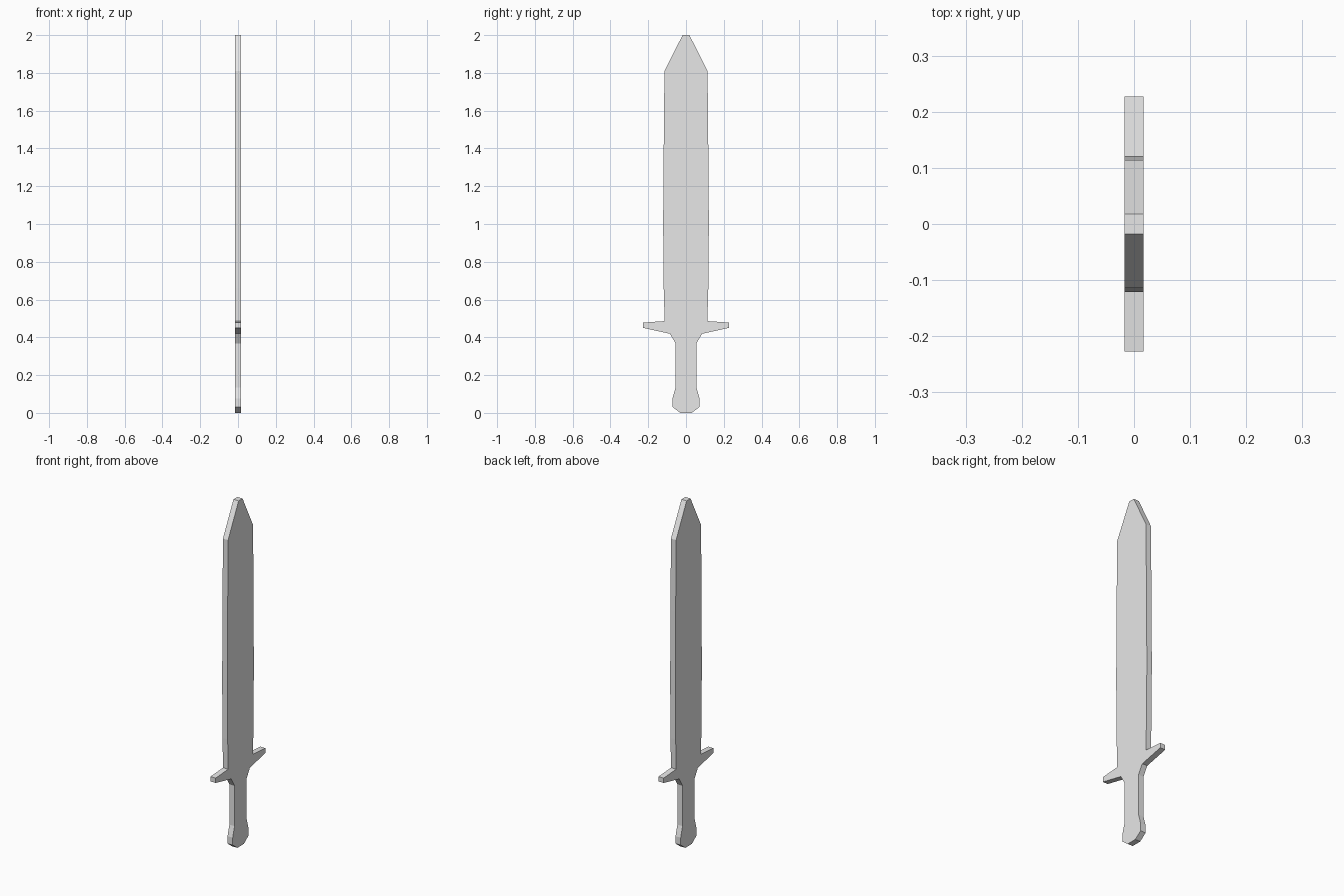
import bpy
import bmesh

cube = bpy.data.objects.get("Cube")
if cube:
    bpy.data.objects.remove(cube, do_unlink=True)

HALF_THICKNESS = 0.0165

# Half outlines (half width, height), from the pommel up to the tip
pommel = [(0.03, 0.0), (0.072, 0.032), (0.072, 0.075)]
grip = [(0.055, 0.135), (0.055, 0.368)]
guard = [(0.085, 0.419), (0.227, 0.45), (0.227, 0.478), (0.113, 0.486)]
blade = [(0.118, 0.66), (0.121, 1.0), (0.118, 1.4), (0.114, 1.81), (0.018, 2.0)]


def flat_material(name, color):
    mat = bpy.data.materials.new(name)
    mat.use_nodes = True
    mat.diffuse_color = color
    for node in mat.node_tree.nodes:
        if node.type == 'BSDF_PRINCIPLED':
            node.inputs["Base Color"].default_value = color
    return mat


def extruded_plate(name, half_outline, mat):
    """Mirror a half outline across y = 0 and extrude it along x."""
    outline = half_outline + [(-y, z) for y, z in reversed(half_outline)]
    bm = bmesh.new()
    face = bm.faces.new([bm.verts.new((-HALF_THICKNESS, y, z)) for y, z in outline])
    extruded = bmesh.ops.extrude_face_region(bm, geom=[face], use_keep_orig=True)
    moved = [v for v in extruded["geom"] if isinstance(v, bmesh.types.BMVert)]
    bmesh.ops.translate(bm, verts=moved, vec=(2 * HALF_THICKNESS, 0, 0))
    bmesh.ops.recalc_face_normals(bm, faces=bm.faces)
    mesh = bpy.data.meshes.new(name)
    bm.to_mesh(mesh)
    bm.free()
    mesh.materials.append(mat)
    obj = bpy.data.objects.new(name, mesh)
    bpy.context.collection.objects.link(obj)
    return obj


# One continuous flat sword: pommel, grip, guard and blade
grey = flat_material("plain_grey", (0.8, 0.8, 0.8, 1.0))
extruded_plate("sword", pommel + grip + guard + blade, grey)
